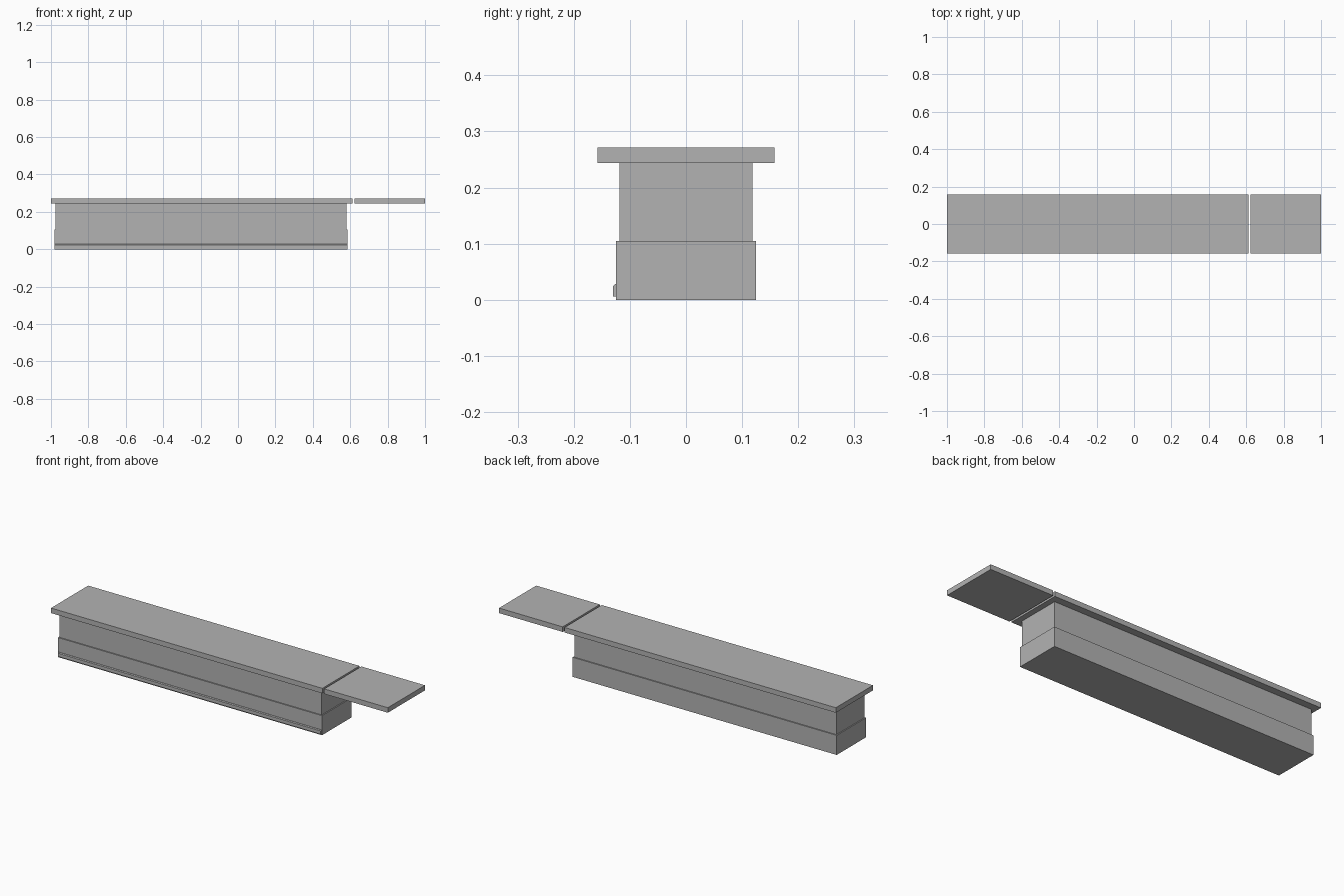
import bpy
import bmesh

default = bpy.data.objects.get("Cube")
if default:
    bpy.data.objects.remove(default, do_unlink=True)

grey = bpy.data.materials.new("plain grey")
grey.use_nodes = True
colour = (0.45, 0.45, 0.45, 1)
grey.diffuse_color = colour
grey.node_tree.nodes["Principled BSDF"].inputs["Base Color"].default_value = colour


def prism(name, x0, x1, profile):
    """Extrude a closed (y, z) profile along x."""
    bm = bmesh.new()
    face = bm.faces.new([bm.verts.new((x0, y, z)) for y, z in profile])
    ext = bmesh.ops.extrude_face_region(bm, geom=[face])
    moved = [v for v in ext["geom"] if isinstance(v, bmesh.types.BMVert)]
    bmesh.ops.translate(bm, verts=moved, vec=(x1 - x0, 0, 0))
    bmesh.ops.recalc_face_normals(bm, faces=bm.faces)
    mesh = bpy.data.meshes.new(name)
    bm.to_mesh(mesh)
    bm.free()
    mesh.materials.append(grey)
    obj = bpy.data.objects.new(name, mesh)
    bpy.context.collection.objects.link(obj)
    return obj


def box(name, x0, x1, half_depth, z0, z1):
    d = half_depth
    return prism(name, x0, x1, [(-d, z0), (d, z0), (d, z1), (-d, z1)])


# Counter body: wider plinth with a slightly inset upper panel
box("lower_body", -0.982, 0.586, 0.1245, 0, 0.105)
box("upper_body", -0.976, 0.58, 0.1185, 0.105, 0.244)

# Worktop and the separate lift-up flap
box("worktop", -1, 0.611, 0.1575, 0.244, 0.271)
box("counter_flap", 0.622, 1, 0.1575, 0.244, 0.271)

# Kick rail along the front, with a bevelled top edge
prism("kick_rail", -0.978, 0.582,
      [(-0.12, 0.006), (-0.13, 0.006), (-0.13, 0.024), (-0.126, 0.028), (-0.12, 0.028)])
